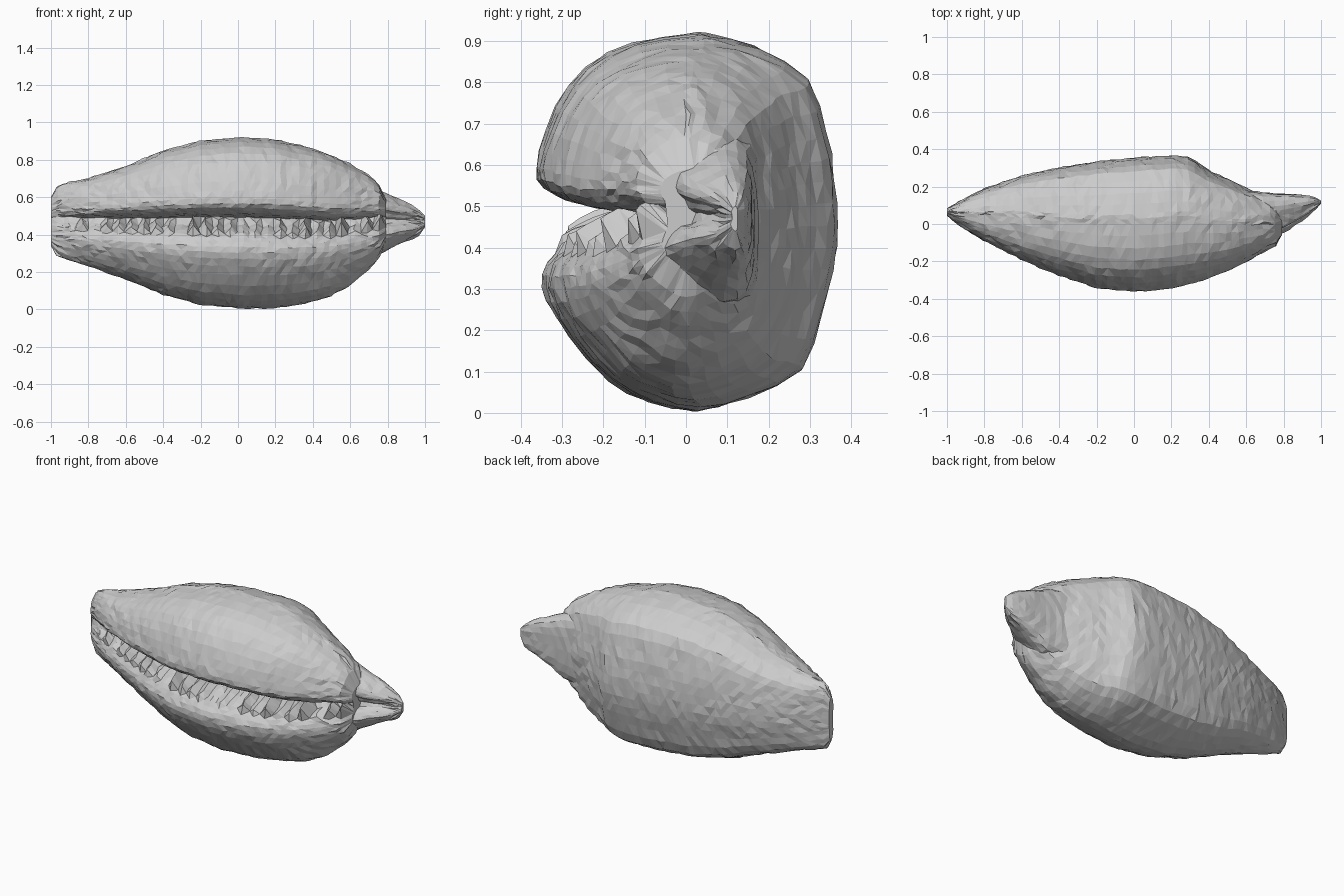
import bpy, bmesh, math, random
from mathutils import Vector

if "Cube" in bpy.data.objects:
    bpy.data.objects.remove(bpy.data.objects["Cube"])

random.seed(4)

# Cross-section outline (-1..1 in y and z): upper slit wall, lip, around the back, lower lip, slit floor
SECTION = [(-.38, .07), (-.7, .10), (-.89, .15), (-1, .23), (-.98, .38), (-.88, .61), (-.68, .82),
           (-.36, .95), (0, .995), (.15, 1), (.47, .93), (.8, .77), (.92, .5), (.98, .25), (1, 0),
           (.97, -.25), (.89, -.5), (.76, -.78), (.4, -.93), (.05, -1), (-.25, -.95), (-.52, -.84),
           (-.78, -.61), (-.93, -.42), (-.96, -.28), (-.88, -.17), (-.74, -.1), (-.52, -.03)]
# Tip cross-section: a scoop, hollow towards the front
SCOOP = [(-.3, .1), (-.55, .3), (-.75, .5), (-.6, .72), (-.1, .9), (.4, 1), (.85, .85), (1, .4),
         (1, -.4), (.85, -.85), (.4, -1), (-.2, -.9), (-.75, -.68), (-1, -.45), (-.8, -.2), (-.4, -.05)]

# Stations along the length: x, front y, back y, bottom z, top z
BODY = [(-1, .045, .085, .34, .6), (-.97, .02, .10, .29, .655), (-.9, -.03, .14, .258, .682),
        (-.8, -.09, .19, .23, .7), (-.6, -.19, .26, .16, .765), (-.4, -.275, .302, .078, .848),
        (-.2, -.34, .335, .025, .9), (0, -.362, .355, .006, .918), (.2, -.342, .367, .006, .908),
        (.3, -.32, .357, .02, .885), (.4, -.29, .287, .04, .86), (.5, -.25, .24, .07, .825),
        (.6, -.2, .19, .13, .778), (.7, -.145, .145, .215, .715), (.75, -.125, .118, .27, .675),
        (.775, -.105, .1, .31, .64), (.79, -.06, .08, .36, .59)]
SPIRE = [(.58, -.08, .178, .24, .7), (.72, -.075, .165, .27, .655), (.8, -.05, .162, .318, .618),
         (.9, .02, .155, .365, .575), (.96, .07, .145, .39, .54), (1, .108, .125, .44, .5)]


def catmull(a, b, c, d, t):
    return (2 * b + (c - a) * t + (2 * a - 5 * b + 4 * c - d) * t * t
            + (3 * b - a - 3 * c + d) * t ** 3) / 2


def outline(section):
    """Section outline with one smooth point added between each pair."""
    pts = [Vector(p) for p in section]
    n = len(pts)
    out = []
    for i in range(n):
        out.append(pts[i])
        if i < n - 1:
            out.append(catmull(pts[max(i - 1, 0)], pts[i], pts[i + 1], pts[min(i + 2, n - 1)], .5))
    return out


def station(table, x):
    for a, b in zip(table, table[1:]):
        if x <= b[0] + 1e-6:
            t = (x - a[0]) / (b[0] - a[0])
            return [p + (q - p) * t for p, q in zip(a, b)]
    return table[-1]


def loft(name, section, table, rows, teeth, keep_slit, jitter):
    bm = bmesh.new()
    shape = outline(section)
    n = len(shape)
    x0, x1 = table[0][0], table[-1][0]
    rings = []
    for r in range(rows + 1):
        x = x0 + (x1 - x0) * r / rows
        _, yf, yb, zb, zt = station(table, x)
        yc, hw, zc, hh = (yf + yb) / 2, (yb - yf) / 2, (zb + zt) / 2, (zt - zb) / 2
        # teeth are irregular and grow towards the right end
        tooth = teeth * random.uniform(.1, 1.3) * (.75 + .3 * x) if r % 2 else 0
        ring = []
        for j, p in enumerate(shape):
            # the slit keeps nearly the same height along the shell
            h = hh
            if p.x < 0:
                h += (.455 - hh) * keep_slit * max(0, 1 - abs(p.y)) ** 2
            y, z = yc + hw * p.x, zc + h * p.y
            # toothed ridges on the lower slit wall
            if n - 4 <= j:
                z += tooth
                y -= tooth * .35
            edge = 0 if r in (0, rows) else jitter
            ring.append(bm.verts.new((x + random.uniform(-edge, edge),
                                      y + random.uniform(-edge, edge) * .5,
                                      z + random.uniform(-edge, edge) * .5)))
        rings.append(ring)
    for a, b in zip(rings, rings[1:]):
        for j in range(n):
            k = (j + 1) % n
            bm.faces.new((a[j], b[j], b[k], a[k]))
    bm.faces.new(rings[0])
    bm.faces.new(rings[-1])
    bmesh.ops.triangulate(bm, faces=bm.faces[:])
    bmesh.ops.recalc_face_normals(bm, faces=bm.faces[:])
    me = bpy.data.meshes.new(name)
    bm.to_mesh(me)
    bm.free()
    ob = bpy.data.objects.new(name, me)
    bpy.context.collection.objects.link(ob)
    return ob


# Main shell with the toothed opening, and the scooped tip behind it
loft("shell_body", SECTION, BODY, 54, .06, .6, .007)
loft("shell_tip", SCOOP, SPIRE, 12, 0, 0, .006)
